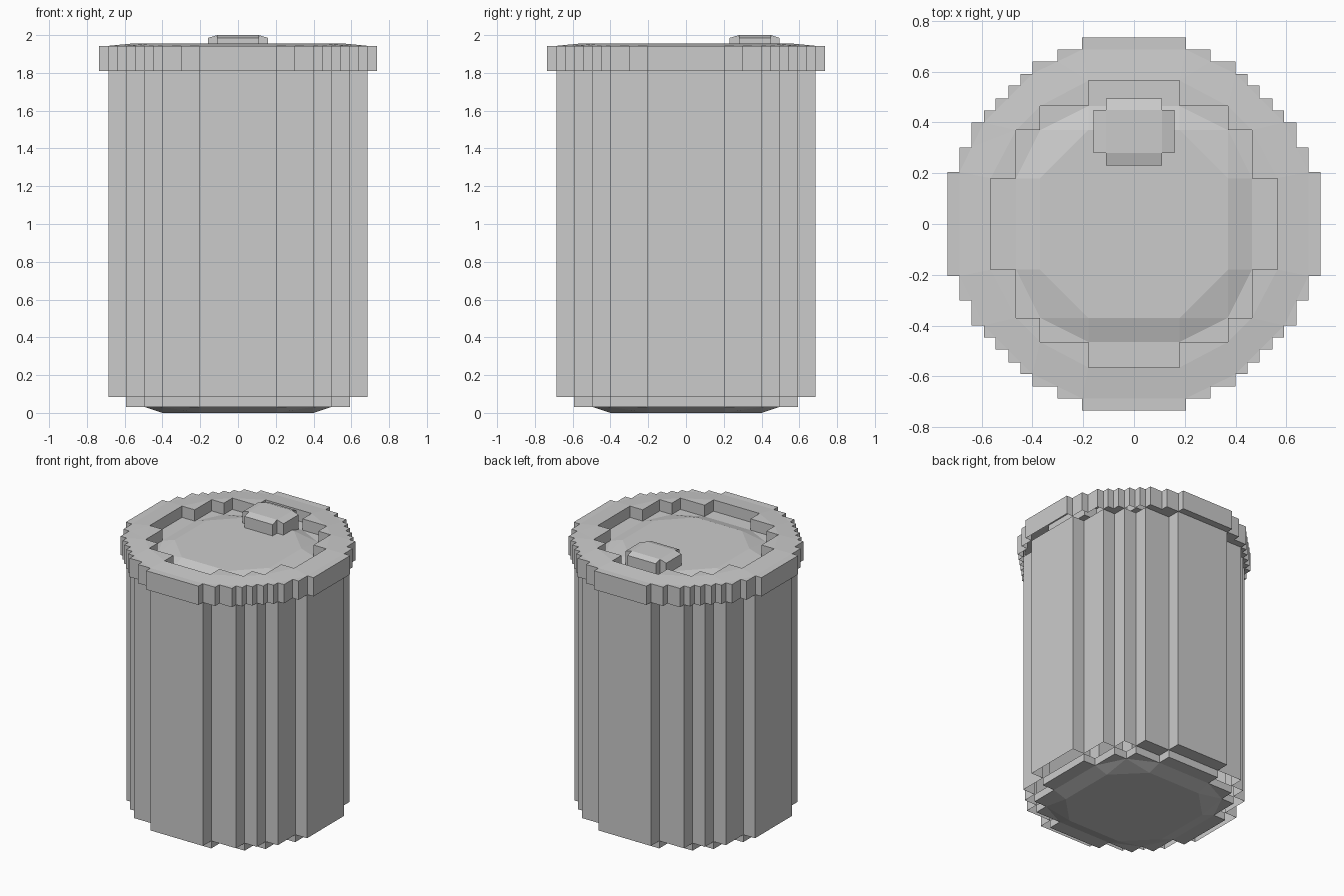
import bpy, bmesh

if "Cube" in bpy.data.objects:
    bpy.data.objects.remove(bpy.data.objects["Cube"])


def stepped(quarter):
    """Turn one quarter of a stepped circle into the full outline."""
    pts, q = [], quarter
    for _ in range(4):
        pts += q
        q = [(-y, x) for x, y in q]
    return pts


def half_quarter(pts):
    """Mirror an eighth about the diagonal (end point lies on it)."""
    return pts + [(y, x) for x, y in reversed(pts[:-1])]


def loop(bm, outline, z):
    """Closed edge loop; z is a number or a function of x, y."""
    vs = [bm.verts.new((x, y, z(x, y) if callable(z) else z)) for x, y in outline]
    for a, b in zip(vs, vs[1:] + vs[:1]):
        bm.edges.new((a, b))
    return vs


def edges_of(bm, vs):
    return [bm.edges.get((a, b)) for a, b in zip(vs, vs[1:] + vs[:1])]


def wall(bm, low, high):
    n = len(low)
    for i in range(n):
        j = (i + 1) % n
        bm.faces.new((low[i], low[j], high[j], high[i]))


def fill(bm, *loops):
    """Fill an outline, or the band between two outlines."""
    es = [e for l in loops for e in edges_of(bm, l)]
    bmesh.ops.triangle_fill(bm, edges=es, use_beauty=True, normal=(0, 0, 1))


def finish(bm, name):
    bmesh.ops.recalc_face_normals(bm, faces=bm.faces[:])
    me = bpy.data.meshes.new(name)
    bm.to_mesh(me)
    bm.free()
    ob = bpy.data.objects.new(name, me)
    bpy.context.collection.objects.link(ob)
    return ob


body = stepped(half_quarter([(.685, .205), (.592, .205), (.592, .40), (.497, .40), (.497, .497)]))
foot = stepped(half_quarter([(.592, .205), (.497, .205), (.497, .40), (.40, .40)]))
rim = stepped(half_quarter([(.735, .205), (.687, .205), (.687, .302), (.64, .302), (.64, .40),
                            (.592, .40), (.592, .447), (.545, .447), (.545, .495),
                            (.497, .495), (.497, .497)]))
well = stepped(half_quarter([(.565, .18), (.465, .18), (.465, .37), (.37, .37)]))
crown = stepped([(.37, .18), (.18, .37)])
base = stepped([(.40, .205), (.205, .40)])

# Can body with a ledge and a slightly domed foot
bm = bmesh.new()
top = loop(bm, body, 1.81)
low = loop(bm, body, .085)
foot_top = loop(bm, foot, .085)
foot_low = loop(bm, foot, .032)
base_low = loop(bm, base, 0)
wall(bm, low, top)
fill(bm, low, foot_top)
wall(bm, foot_low, foot_top)
fill(bm, foot_low, base_low)
bm.faces.new(base_low)
finish(bm, "can_body")

# Lid: overhanging rim, sunken well and gently domed floor
bm = bmesh.new()
under = loop(bm, body, 1.81)
rim_low = loop(bm, rim, 1.81)
rim_top = loop(bm, rim, 1.943)
well_top = loop(bm, well, 1.955)
well_low = loop(bm, well, 1.875)
floor = loop(bm, crown, 1.905)
fill(bm, under, rim_low)
wall(bm, rim_low, rim_top)
fill(bm, rim_top, well_top)
wall(bm, well_low, well_top)
fill(bm, well_low, floor)
bm.faces.new(floor)
finish(bm, "lid")

# Plus-shaped raised tab near the back of the lid
cross = [(.11, .23), (.11, .28), (.16, .28), (.16, .45), (.11, .45), (.11, .495)]
cross += [(-x, y) for x, y in reversed(cross)]
inner = lambda x, y: 2.0 if abs(x) < .12 and .25 < y < .47 else 1.985
bm = bmesh.new()
tab_top = loop(bm, cross, inner)
tab_low = loop(bm, cross, 1.88)
wall(bm, tab_low, tab_top)
c = [tab_top[i] for i in (1, 4, 7, 10)]
bm.faces.new(c)
for idx in ((0, 1, 10, 11), (1, 2, 3, 4), (4, 5, 6, 7), (7, 8, 9, 10)):
    bm.faces.new([tab_top[i] for i in idx])
finish(bm, "tab")
